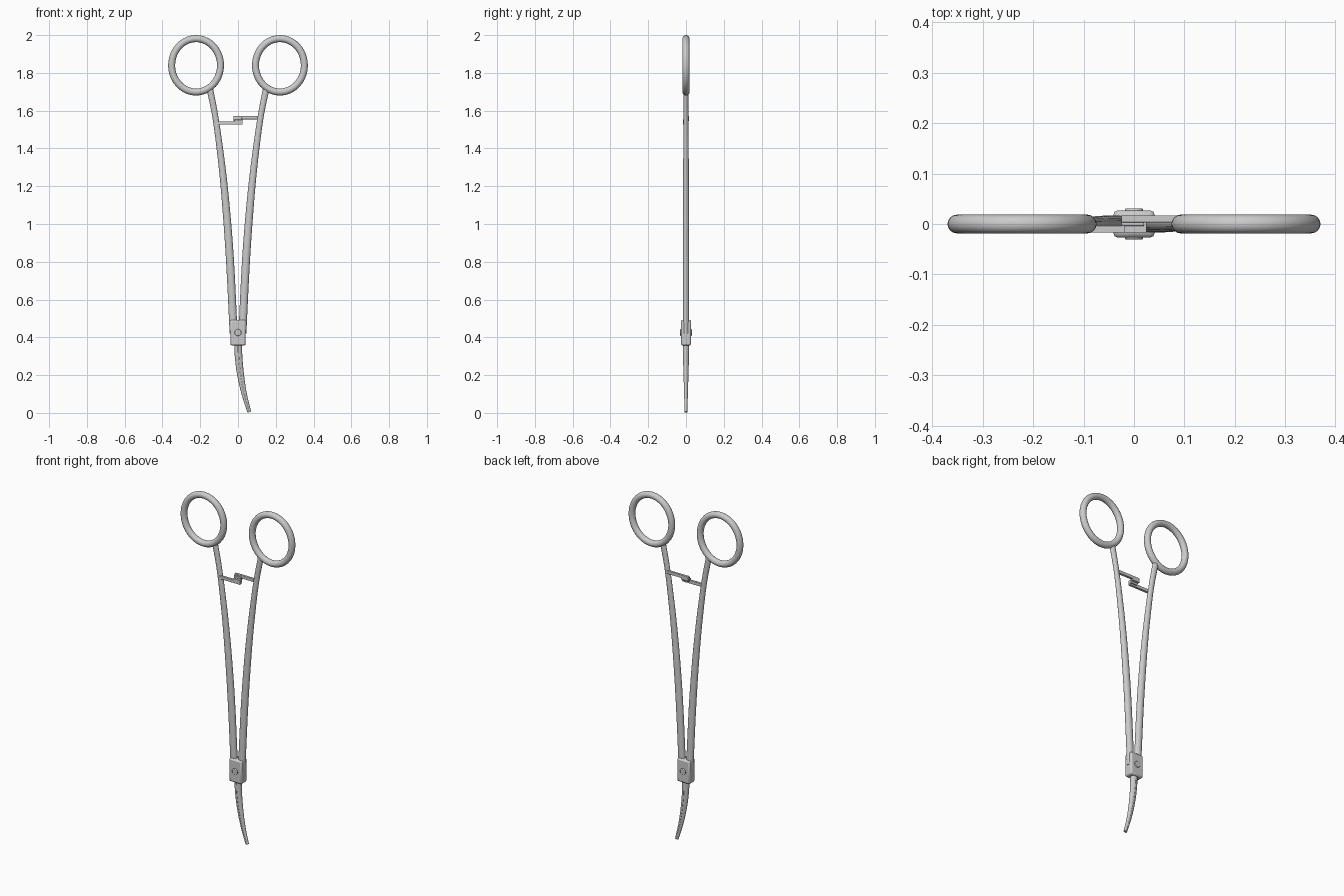
import bpy, bmesh
from math import cos, sin, pi
from mathutils import Vector
from mathutils.geometry import interpolate_bezier

if "Cube" in bpy.data.objects:
    bpy.data.objects.remove(bpy.data.objects["Cube"])


def finish(bm, name, angle=0.7, bevel=0):
    bmesh.ops.recalc_face_normals(bm, faces=bm.faces)
    me = bpy.data.meshes.new(name)
    bm.to_mesh(me)
    bm.free()
    ob = bpy.data.objects.new(name, me)
    bpy.context.collection.objects.link(ob)
    bpy.context.view_layer.objects.active = ob
    ob.select_set(True)
    if bevel:
        m = ob.modifiers.new("bevel", 'BEVEL')
        m.width, m.segments = bevel, 2
    bpy.ops.object.shade_smooth_by_angle(angle=angle)
    ob.select_set(False)
    return ob


def smooth_path(pts, steps=6):
    # Catmull-Rom through (x, z, half width, half depth)
    out = []
    for i in range(len(pts) - 1):
        p = [Vector(pts[min(max(i + k, 0), len(pts) - 1)]) for k in (-1, 0, 1, 2)]
        for j in range(steps):
            t = j / steps
            out.append(0.5 * (2 * p[1] + (p[2] - p[0]) * t
                              + (2 * p[0] - 5 * p[1] + 4 * p[2] - p[3]) * t * t
                              + (3 * p[1] - p[0] - 3 * p[2] + p[3]) * t ** 3))
    return out + [Vector(pts[-1])]


def loft(name, path, section, closed=False):
    bm, rings, n = bmesh.new(), [], len(path)
    for i, (x, z, w, d) in enumerate(path):
        if closed:
            a, b = path[i - 1], path[(i + 1) % n]
        else:
            a, b = path[max(i - 1, 0)], path[min(i + 1, n - 1)]
        t = Vector((b[0] - a[0], b[1] - a[1])).normalized()
        rings.append([bm.verts.new((x - t.y * u * w, v * d, z + t.x * u * w)) for u, v in section])
    k = len(section)
    for i in range(n if closed else n - 1):
        r, q = rings[i], rings[(i + 1) % n]
        for j in range(k):
            bm.faces.new((r[j], r[(j + 1) % k], q[(j + 1) % k], q[j]))
    if not closed:
        bm.faces.new(rings[0])
        bm.faces.new(rings[-1])
    return finish(bm, name)


def box(name, x, y, z, bevel):
    bm = bmesh.new()
    bmesh.ops.create_cube(bm, size=1)
    for v in bm.verts:
        v.co = [(r[0] + r[1]) / 2 + c * (r[1] - r[0]) for c, r in zip(v.co, (x, y, z))]
    return finish(bm, name, 0.7, bevel)


circle = [(cos(2 * pi * i / 16), sin(2 * pi * i / 16)) for i in range(16)]
shank = [(0.024, 0.42, 0.021, 0.017), (0.027, 0.50, 0.021, 0.017), (0.042, 0.80, 0.021, 0.017),
         (0.060, 1.05, 0.020, 0.0165), (0.083, 1.29, 0.018, 0.015), (0.117, 1.55, 0.016, 0.013),
         (0.148, 1.71, 0.017, 0.013)]
jaw = [(0, 0.40, 0.021, 0.018), (0.003, 0.30, 0.020, 0.016), (0.014, 0.20, 0.018, 0.013),
       (0.033, 0.10, 0.014, 0.010), (0.060, 0.004, 0.010, 0.007)]

for s, side in ((-1, "left"), (1, "right")):
    # finger ring
    loft(side + "_finger_ring",
         [(s * 0.222 + 0.1295 * cos(2 * pi * i / 40), 1.84 + 0.1415 * sin(2 * pi * i / 40), 0.0185, 0.0185)
          for i in range(40)], circle, True)
    # handle shank
    loft(side + "_shank", smooth_path([(s * x, z, w, d) for x, z, w, d in shank]), circle)
    # curved jaw, half-round with a flat gripping face
    half = [(s * (0.03 + 0.97 * cos(a)), sin(a)) for a in [-pi / 2 + pi * i / 10 for i in range(11)]]
    loft(side + "_jaw", smooth_path(jaw), half)
    # ratchet arm and its tooth
    y = (0.003, 0.017) if s > 0 else (-0.017, -0.003)
    zc = 1.549 + s * 0.0145
    box(side + "_ratchet_arm", sorted((-s * 0.025, s * 0.115)), y, (zc - 0.009, zc + 0.009), 0.001)
    box(side + "_ratchet_tooth", sorted((-s * 0.025, s * 0.020)), (min(y[0], -0.004), max(y[1], 0.004)),
        sorted((1.549 - s * 0.003, zc)), 0.001)

# box lock with chamfered ends
lock = box("box_lock", (-0.041, 0.041), (-0.027, 0.027), (0.357, 0.493), 0.009)

# pivot pin through the lock
bm = bmesh.new()
bmesh.ops.create_cone(bm, cap_ends=True, segments=24, radius1=0.018, radius2=0.018, depth=0.062)
for v in bm.verts:
    v.co = (v.co.x, v.co.z, v.co.y + 0.425)
finish(bm, "pivot_pin", 0.7, 0.003)
